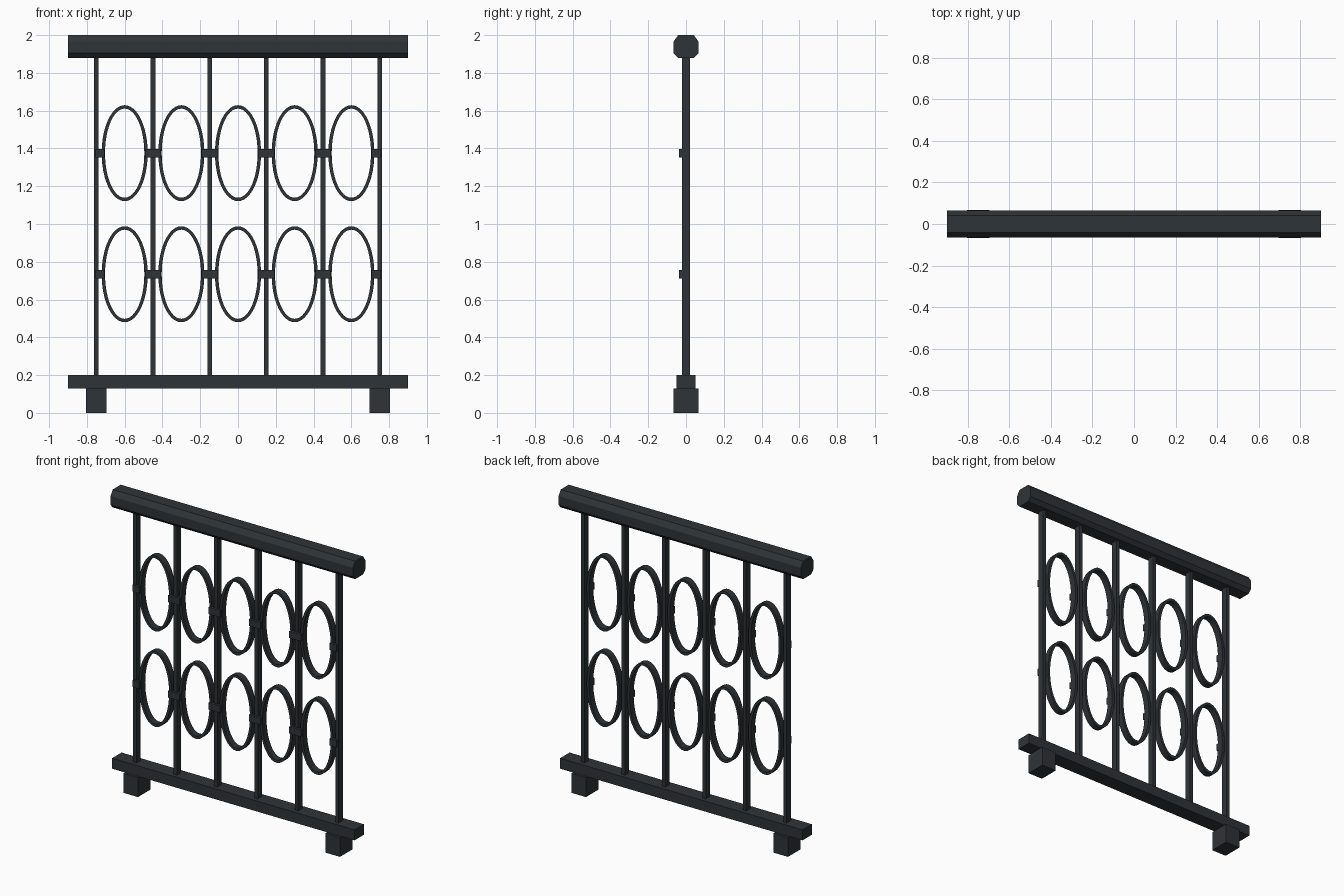
import bpy, bmesh
from math import sin, cos, pi

if "Cube" in bpy.data.objects:
    bpy.data.objects.remove(bpy.data.objects["Cube"])

iron = bpy.data.materials.new("dark_iron")
iron.diffuse_color = (0.028, 0.034, 0.038, 1)
iron.use_nodes = True
iron.node_tree.nodes["Principled BSDF"].inputs["Base Color"].default_value = iron.diffuse_color


def finish(name, bm):
    bmesh.ops.recalc_face_normals(bm, faces=bm.faces)
    me = bpy.data.meshes.new(name)
    bm.to_mesh(me)
    bm.free()
    me.materials.append(iron)
    ob = bpy.data.objects.new(name, me)
    bpy.context.collection.objects.link(ob)
    return ob


def box(name, x0, x1, y0, y1, z0, z1):
    bm = bmesh.new()
    bmesh.ops.create_cube(bm, size=1)
    for v in bm.verts:
        v.co = ((x0 + x1) / 2 + v.co.x * (x1 - x0),
                (y0 + y1) / 2 + v.co.y * (y1 - y0),
                (z0 + z1) / 2 + v.co.z * (z1 - z0))
    return finish(name, bm)


def ring(name, cx, cz, rx=0.122, rz=0.254, t=0.018, d=0.022, n=48):
    # flat oval band with rectangular section
    bm = bmesh.new()
    section = [(0, -d), (0, d), (t, d), (t, -d)]
    loops = []
    for i in range(n):
        a = 2 * pi * i / n
        loops.append([bm.verts.new((cx + (rx - s) * cos(a), y, cz + (rz - s) * sin(a)))
                      for s, y in section])
    for i in range(n):
        p, q = loops[i], loops[(i + 1) % n]
        for j in range(4):
            k = (j + 1) % 4
            bm.faces.new((p[j], p[k], q[k], q[j]))
    ob = finish(name, bm)
    bpy.context.view_layer.objects.active = ob
    ob.select_set(True)
    bpy.ops.object.shade_smooth_by_angle(angle=0.6)
    ob.select_set(False)


# chamfered handrail, extruded along x
half = [(0.042, 1.88), (0.066, 1.905), (0.066, 1.965), (0.042, 2.0)]
profile = half + [(-y, z) for y, z in reversed(half)]
bm = bmesh.new()
face = bm.faces.new([bm.verts.new((-0.9, y, z)) for y, z in profile])
ext = bmesh.ops.extrude_face_region(bm, geom=[face], use_keep_orig=True)
for v in ext["geom"]:
    if isinstance(v, bmesh.types.BMVert):
        v.co.x = 0.9
finish("handrail", bm)

# bottom rail and feet
box("bottom_rail", -0.9, 0.9, -0.05, 0.05, 0.13, 0.2)
for x in (-0.75, 0.75):
    box("foot", x - 0.054, x + 0.054, -0.067, 0.067, 0, 0.13)

# uprights
rows = (0.734, 1.375)
for i in range(6):
    x = -0.75 + 0.3 * i
    box("upright", x - 0.0125, x + 0.0125, -0.022, 0.022, 0.19, 1.89)
    # front clips joining the ovals to the uprights
    x0 = x - (0.043 if i > 0 else 0.008)
    x1 = x + (0.043 if i < 5 else 0.008)
    for z in rows:
        box("clip", x0, x1, -0.038, -0.018, z - 0.023, z + 0.023)

# oval rings
for i in range(5):
    for z in rows:
        ring("oval_ring", -0.6 + 0.3 * i, z)
